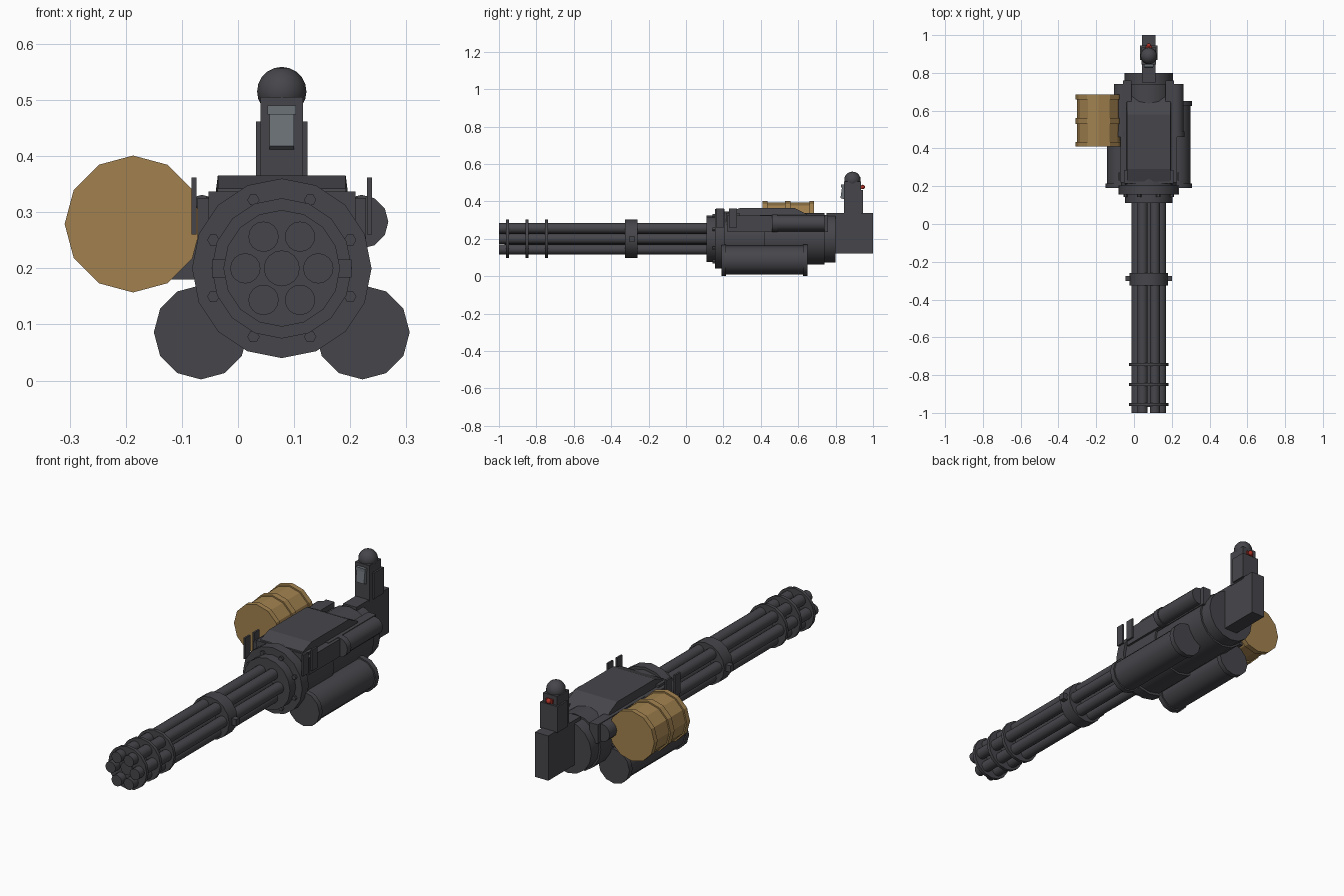
import bpy, bmesh
from math import sin, cos, pi, radians

cube = bpy.data.objects.get("Cube")
if cube:
    bpy.data.objects.remove(cube)

CX, CZ = 0.078, 0.2  # barrel axis


def material(name, rgb):
    m = bpy.data.materials.new(name)
    m.use_nodes = True
    m.diffuse_color = (*rgb, 1)
    m.node_tree.nodes["Principled BSDF"].inputs["Base Color"].default_value = (*rgb, 1)
    return m


GUNMETAL = material("dark gunmetal", (0.062, 0.06, 0.069))
BRASS = material("dull brass", (0.36, 0.222, 0.078))
GREY = material("light grey", (0.15, 0.168, 0.185))
RED = material("red", (0.4, 0.03, 0.02))


def finish(name, bm, mat, smooth=None):
    bmesh.ops.recalc_face_normals(bm, faces=bm.faces)
    mesh = bpy.data.meshes.new(name)
    bm.to_mesh(mesh)
    bm.free()
    mesh.materials.append(mat)
    ob = bpy.data.objects.new(name, mesh)
    bpy.context.collection.objects.link(ob)
    if smooth:
        bpy.ops.object.select_all(action='DESELECT')
        bpy.context.view_layer.objects.active = ob
        ob.select_set(True)
        bpy.ops.object.shade_smooth_by_angle(angle=radians(smooth))
    return ob


def turned(name, x, z, profile, sides=16, mat=GUNMETAL, smooth=35):
    """Solid turned along y from (y, radius) pairs."""
    bm = bmesh.new()
    rings = []
    for y, r in profile:
        rings.append([bm.verts.new((x + r * cos(2 * pi * i / sides), y,
                                    z + r * sin(2 * pi * i / sides))) for i in range(sides)])
    for a, b in zip(rings, rings[1:]):
        for i in range(sides):
            j = (i + 1) % sides
            bm.faces.new((a[i], a[j], b[j], b[i]))
    bm.faces.new(rings[0])
    bm.faces.new(rings[-1])
    return finish(name, bm, mat, smooth)


def box(name, x, y, z, mat=GUNMETAL):
    """Box from (min, max) ranges."""
    bm = bmesh.new()
    bmesh.ops.create_cube(bm, size=1)
    for v in bm.verts:
        v.co = [r[0] if c < 0 else r[1] for c, r in zip(v.co, (x, y, z))]
    return finish(name, bm, mat)


def extruded(name, profile, half_low, half_high, z_mid, mat=GUNMETAL):
    """Side profile of (y, z) points, extruded across x, narrower above z_mid."""
    bm = bmesh.new()
    sides = []
    for s in (-1, 1):
        sides.append([bm.verts.new((CX + s * (half_high if z > z_mid else half_low), y, z))
                      for y, z in profile])
    a, b = sides
    bm.faces.new(a)
    bm.faces.new(b)
    for i in range(len(a)):
        j = (i + 1) % len(a)
        bm.faces.new((a[i], a[j], b[j], b[i]))
    return finish(name, bm, mat)


def ball(name, loc, r, mat, smooth=60):
    bm = bmesh.new()
    bmesh.ops.create_uvsphere(bm, u_segments=16, v_segments=10, radius=r)
    bmesh.ops.translate(bm, verts=bm.verts, vec=loc)
    return finish(name, bm, mat, smooth)


# Barrel cluster
turned("centre_barrel", CX, CZ, [(-0.97, 0.032), (0.12, 0.032)])
for k in range(6):
    a = k * pi / 3
    turned(f"barrel_{k + 1}", CX + 0.065 * cos(a), CZ + 0.065 * sin(a),
           [(-1, 0.027), (0.12, 0.027)])
for k, y in enumerate((-0.955, -0.85, -0.745)):
    turned(f"barrel_ring_{k + 1}", CX, CZ, [(y - 0.008, 0.104), (y + 0.008, 0.104)])
turned("barrel_clamp", CX, CZ, [(-0.325, 0.102), (-0.26, 0.102)])
for name, s in (("left", 1), ("right", -1)):
    xs = sorted((CX + s * 0.09, CX + s * 0.124))
    box(f"{name}_clamp_lug", xs, (-0.302, -0.275), (0.184, 0.216))

# Front hub with bolts, flange and main body
turned("front_hub", CX, CZ, [(0.11, 0.125), (0.155, 0.125)])
turned("front_flange", CX, CZ, [(0.155, 0.16), (0.205, 0.16)])
for k in range(8):
    a = (k + 0.5) * pi / 4
    turned(f"flange_bolt_{k + 1}", CX + 0.132 * cos(a), CZ + 0.132 * sin(a),
           [(0.143, 0.011), (0.16, 0.011)], sides=6, smooth=None)
turned("main_body", CX, CZ, [(0.2, 0.147), (0.42, 0.147), (0.42, 0.137), (0.74, 0.137),
                             (0.74, 0.128), (0.8, 0.128)])

# Sloped top cover and the crossbar beneath its front
extruded("top_cover", [(0.21, 0.28), (0.225, 0.342), (0.29, 0.365), (0.58, 0.365),
                       (0.64, 0.335), (0.7, 0.28)], 0.125, 0.114, 0.3)
box("cover_crossbar", (-0.053, 0.209), (0.215, 0.285), (0.27, 0.337))

# Side tubes, rails, tabs and lower cylinders on both sides
for name, s in (("left", 1), ("right", -1)):
    turned(f"{name}_upper_tube", CX + s * 0.142, 0.283,
           [(0.46, 0.048), (0.49, 0.048), (0.49, 0.043), (0.74, 0.043)], sides=12)
    turned(f"{name}_lower_cylinder", CX + s * 0.144, 0.086,
           [(0.19, 0.084), (0.215, 0.084), (0.215, 0.077), (0.625, 0.077),
            (0.625, 0.084), (0.65, 0.084)], sides=12)
    xs = sorted((CX + s * 0.1, CX + s * 0.15))
    box(f"{name}_rail", xs, (0.22, 0.47), (0.24, 0.325))
    xs = sorted((CX + s * 0.09, CX + s * 0.135))
    box(f"{name}_side_plate", xs, (0.395, 0.76), (0.235, 0.327))
    xs = sorted((CX + s * 0.152, CX + s * 0.161))
    for k, y in enumerate((0.16, 0.23)):
        box(f"{name}_tab_{k + 1}", xs, (y, y + 0.042), (0.26, 0.362))

# Ammunition drum with raised bands
turned("ammo_drum", -0.187, 0.279,
       [(0.41, 0.122), (0.435, 0.122), (0.435, 0.115), (0.53, 0.115), (0.53, 0.122),
        (0.56, 0.122), (0.56, 0.115), (0.66, 0.115), (0.66, 0.122), (0.685, 0.122)],
       sides=12, mat=BRASS, smooth=None)
box("drum_feed", (-0.12, 0.02), (0.44, 0.65), (0.18, 0.29))

# Rear block and sight tower
box("rear_block", (CX - 0.036, CX + 0.036), (0.75, 1.0), (0.12, 0.338))
box("sight_tower", (CX - 0.038, CX + 0.038), (0.845, 0.935), (0.33, 0.505))
box("tower_sleeve", (CX - 0.046, CX + 0.046), (0.868, 0.945), (0.335, 0.462))
ball("tower_knob", (CX, 0.89, 0.515), 0.044, GUNMETAL)

# Grey screen on the tower front and red trigger button behind
extruded("screen", [(0.85, 0.41), (0.826, 0.418), (0.834, 0.474), (0.85, 0.474)],
         0.022, 0.022, 0, GREY)
box("screen_hood", (CX - 0.025, CX + 0.025), (0.83, 0.85), (0.474, 0.49), GREY)
box("button_base", (CX - 0.018, CX + 0.018), (0.93, 0.943), (0.466, 0.486), RED)
ball("trigger_button", (CX, 0.945, 0.477), 0.012, RED)
